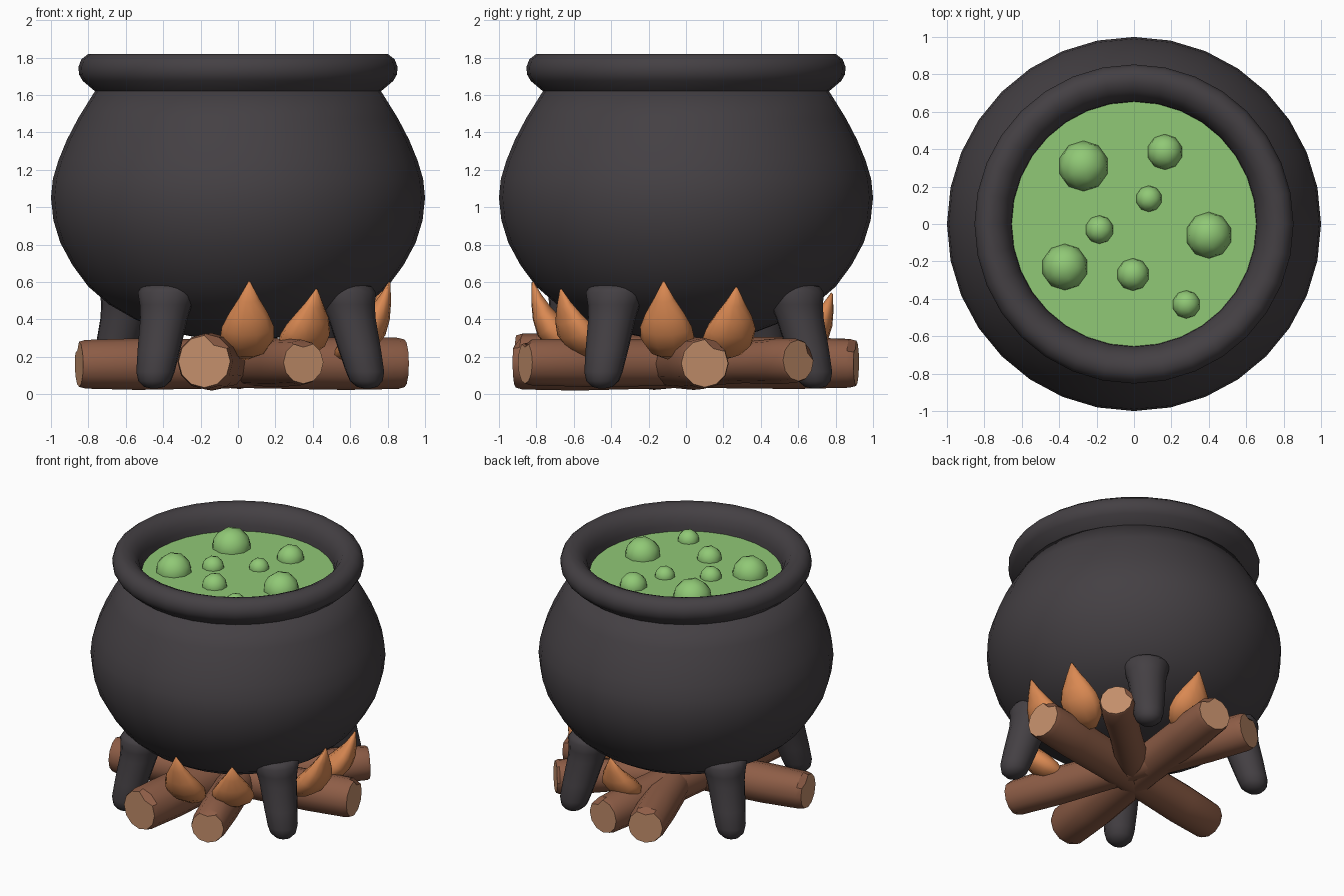
import bpy, bmesh, math
from math import sin, cos, pi, radians
from mathutils import Vector

cube = bpy.data.objects.get("Cube")
if cube:
    bpy.data.objects.remove(cube, do_unlink=True)

UP = Vector((0, 0, 1))


def material(name, rgb):
    mat = bpy.data.materials.new(name)
    mat.use_nodes = True
    mat.diffuse_color = (*rgb, 1)
    bsdf = mat.node_tree.nodes["Principled BSDF"]
    bsdf.inputs["Base Color"].default_value = (*rgb, 1)
    bsdf.inputs["Roughness"].default_value = 0.7
    return mat


IRON = material("dark iron", (0.058, 0.051, 0.057))
BREW = material("green brew", (0.28, 0.58, 0.18))
BARK = material("brown bark", (0.27, 0.11, 0.062))
WOOD = material("cut wood", (0.54, 0.27, 0.145))
FIRE = material("orange flame", (0.70, 0.25, 0.085))


def finish(name, bm, mats, angle=40):
    bmesh.ops.recalc_face_normals(bm, faces=bm.faces)
    mesh = bpy.data.meshes.new(name)
    bm.to_mesh(mesh)
    bm.free()
    for mat in mats:
        mesh.materials.append(mat)
    obj = bpy.data.objects.new(name, mesh)
    bpy.context.collection.objects.link(obj)
    bpy.ops.object.select_all(action='DESELECT')
    obj.select_set(True)
    bpy.context.view_layer.objects.active = obj
    bpy.ops.object.shade_smooth_by_angle(angle=radians(angle))
    return obj


def loft(rings, sides, notch=None):
    """Skin rings of (centre, u axis, v axis); notch dents the two end rings."""
    bm = bmesh.new()
    loops = []
    for k, (centre, u, v) in enumerate(rings):
        loop = []
        for i in range(sides):
            t = 2 * pi * i / sides
            dent = 0.72 if i == notch and k in (0, len(rings) - 1) else 1
            loop.append(bm.verts.new(centre + (u * cos(t) + v * sin(t)) * dent))
        loops.append(loop)
    for a, b in zip(loops, loops[1:]):
        for i in range(sides):
            j = (i + 1) % sides
            bm.faces.new((a[i], a[j], b[j], b[i]))
    caps = [bm.faces.new(loops[0]), bm.faces.new(loops[-1])]
    return bm, caps


def revolve(name, profile, mat, sides=32, angle=40):
    rings = [(UP * z, Vector((r, 0, 0)), Vector((0, r, 0))) for r, z in profile]
    bm, caps = loft(rings, sides)
    return finish(name, bm, [mat], angle)


# Pot body
revolve("pot_body", [(0.03, 0.29), (0.2, 0.3), (0.38, 0.335), (0.55, 0.4), (0.69, 0.48),
                     (0.8, 0.575), (0.885, 0.69), (0.95, 0.81), (0.987, 0.93), (1.0, 1.05),
                     (0.99, 1.15), (0.96, 1.25), (0.915, 1.36), (0.855, 1.475),
                     (0.765, 1.62)], IRON, angle=60)

# Rolled rim, closed around the mouth
rim = [(0.765, 1.62), (0.83, 1.675), (0.85, 1.71), (0.853, 1.75), (0.838, 1.79),
       (0.8, 1.82), (0.755, 1.82), (0.71, 1.80), (0.675, 1.755), (0.657, 1.70),
       (0.652, 1.63)]
revolve("pot_rim", rim, IRON, angle=60)
bpy.data.objects["pot_rim"].data.update()

# Open the rim's end caps so the mouth shows the brew
bm = bmesh.new()
bm.from_mesh(bpy.data.objects["pot_rim"].data)
bmesh.ops.delete(bm, geom=[f for f in bm.faces if len(f.verts) > 4], context='FACES_ONLY')
bm.to_mesh(bpy.data.objects["pot_rim"].data)
bm.free()

# Brew surface
revolve("brew_surface", [(0.66, 1.64), (0.66, 1.66)], BREW)

# Bubbles floating half sunk: x, y, radius
for n, (x, y, r) in enumerate([(-0.27, 0.31, 0.135), (0.165, 0.385, 0.095), (0.08, 0.135, 0.07),
                               (-0.185, -0.03, 0.076), (0.4, -0.06, 0.124),
                               (-0.37, -0.23, 0.124), (-0.005, -0.27, 0.087),
                               (0.28, -0.43, 0.075)], 1):
    bm = bmesh.new()
    bmesh.ops.create_icosphere(bm, subdivisions=2, radius=r)
    bmesh.ops.translate(bm, verts=bm.verts, vec=(x, y, 1.66))
    finish(f"bubble_{n}", bm, [BREW], 80)


def outward(angle):
    out = Vector((cos(angle), sin(angle), 0))
    return out, UP.cross(out)


# Four splayed legs: distance from axis, height, radius
leg = [(0.64, 0.595, 0.12), (0.675, 0.575, 0.15), (0.69, 0.545, 0.16), (0.705, 0.48, 0.142),
       (0.725, 0.41, 0.128), (0.775, 0.24, 0.115), (0.81, 0.12, 0.103),
       (0.818, 0.07, 0.088), (0.823, 0.04, 0.056), (0.825, 0.03, 0.015)]
for n in range(4):
    out, side = outward(radians(-33 + 90 * n))
    rings = [(out * d + UP * z, out * r, side * r) for d, z, r in leg]
    bm, caps = loft(rings, 14)
    finish(f"leg_{n + 1}", bm, [IRON], 60)


# Logs: start, end, start radius, end radius, dented side
def log(name, start, end, r1, r2, notch):
    a, b = Vector(start), Vector(end)
    axis = (b - a).normalized()
    side = axis.cross(UP).normalized()
    top = side.cross(axis)
    rings = []
    for t, swell in ((0, 0.93), (0.02, 1), (0.18, 1.05), (0.5, 0.97), (0.82, 1.04),
                     (0.98, 1), (1, 0.93)):
        r = (r1 + (r2 - r1) * t) * swell
        rings.append((a.lerp(b, t), side * r, top * r))
    bm, caps = loft(rings, 12, notch)
    for cap in caps:
        cap.material_index = 1
    finish(name, bm, [BARK, WOOD], 35)


log("log_front_back", (-0.18, -0.91, 0.175), (0.05, 0.91, 0.165), 0.15, 0.13, 2)
log("log_diagonal", (0.35, -0.86, 0.17), (-0.28, 0.88, 0.165), 0.122, 0.13, 3)
log("log_left_right", (-0.85, -0.23, 0.16), (0.89, 0.10, 0.165), 0.13, 0.137, 4)
log("log_short", (0.66, 0.60, 0.18), (0.02, 0.02, 0.16), 0.118, 0.11, 1)

# Flames curling outward: distance and height along the curl, half width, half depth
curl = [(0.66, 0.0, 0.03, 0.03), (0.74, 0.1, 0.11, 0.07), (0.82, 0.24, 0.145, 0.085),
        (0.89, 0.40, 0.14, 0.08), (0.94, 0.58, 0.105, 0.06), (0.975, 0.78, 0.055, 0.035),
        (1.0, 1.0, 0.006, 0.006)]
for n, (x, y, z) in enumerate([(0.06, -0.82, 0.6), (0.42, -0.67, 0.56), (0.81, -0.12, 0.6),
                               (0.78, 0.27, 0.57), (0.08, 0.78, 0.54)], 1):
    out, side = outward(math.atan2(y, x))
    reach = math.hypot(x, y)
    rings = [(out * d * reach + UP * (0.2 + h * (z - 0.2)), side * w,
              (out * 0.8 - UP * 0.6) * t) for d, h, w, t in curl]
    bm, caps = loft(rings, 10)
    finish(f"flame_{n}", bm, [FIRE], 70)
